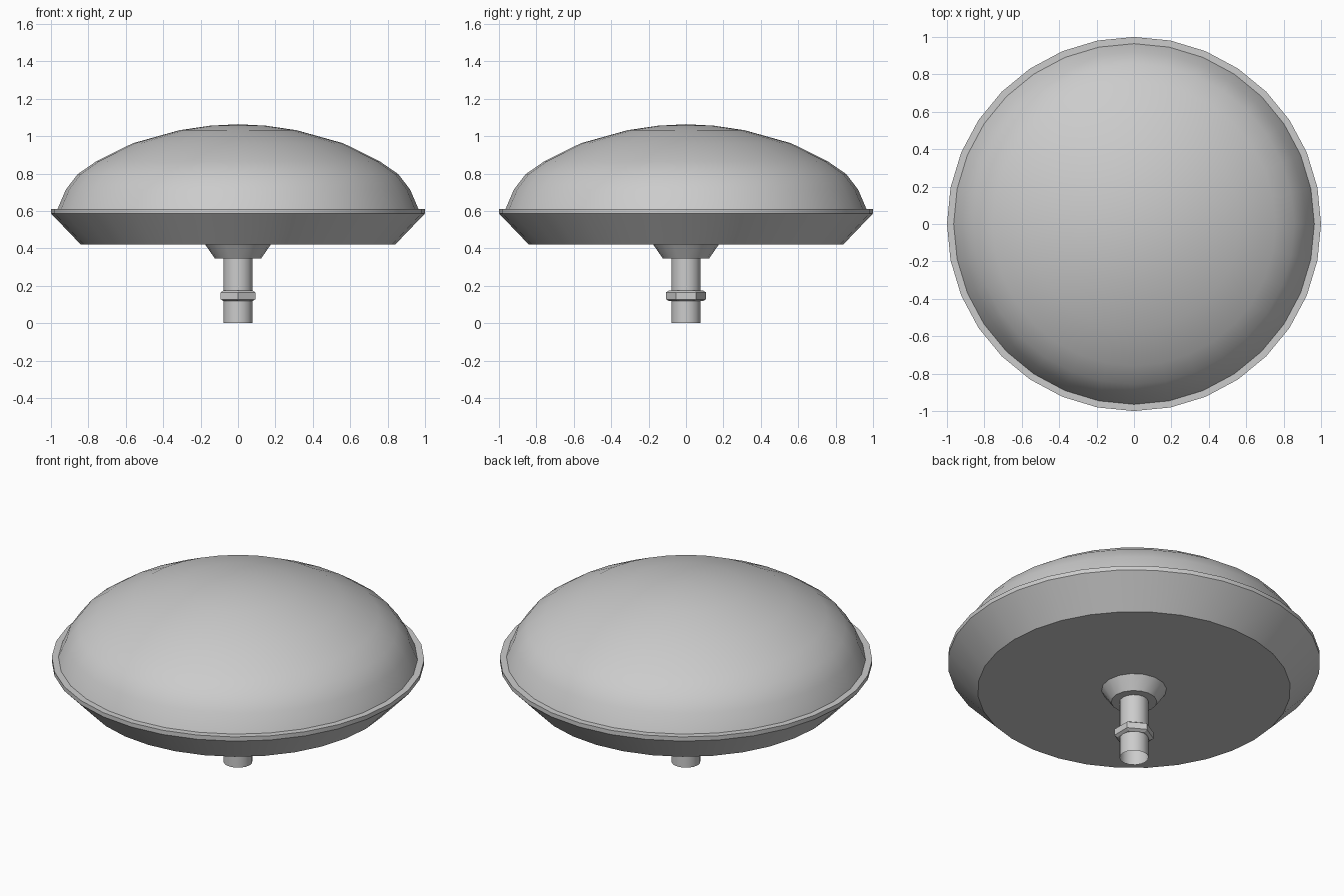
import bpy
import bmesh
from math import cos, sin, tau, radians

if "Cube" in bpy.data.objects:
    bpy.data.objects.remove(bpy.data.objects["Cube"])


def lathe(name, profile, sides, start=0.0, smooth_angle=40):
    """Revolve (radius, z) points about the z axis; radius 0 makes a pole."""
    bm = bmesh.new()
    rings = []
    for r, z in profile:
        if r == 0:
            rings.append([bm.verts.new((0, 0, z))] * sides)
        else:
            rings.append([bm.verts.new((r * cos(start + tau * i / sides),
                                        r * sin(start + tau * i / sides), z))
                          for i in range(sides)])
    for a, b in zip(rings, rings[1:]):
        for i in range(sides):
            j = (i + 1) % sides
            quad = list(dict.fromkeys((a[i], a[j], b[j], b[i])))
            bm.faces.new(quad)
    mesh = bpy.data.meshes.new(name)
    bm.to_mesh(mesh)
    bm.free()
    obj = bpy.data.objects.new(name, mesh)
    bpy.context.collection.objects.link(obj)
    if smooth_angle:
        bpy.ops.object.select_all(action='DESELECT')
        obj.select_set(True)
        bpy.context.view_layer.objects.active = obj
        bpy.ops.object.shade_smooth_by_angle(angle=radians(smooth_angle))
    return obj


# Rounded cover
lathe("dome", [(0.965, 0.61), (0.92, 0.715), (0.857, 0.797), (0.757, 0.866),
               (0.563, 0.962), (0.313, 1.032), (0.15, 1.056), (0, 1.064)], 32)

# Tapered base pan with thin rim
lathe("base_pan", [(0, 0.42), (0.84, 0.42), (1.0, 0.587), (1.0, 0.612),
                   (0.96, 0.612)], 32, smooth_angle=30)

# Collar where the stem meets the base
lathe("stem_collar", [(0.07, 0.345), (0.123, 0.345), (0.175, 0.42)], 16,
      smooth_angle=30)

# Hollow mounting stem, open at the bottom
lathe("stem", [(0.078, 0.005), (0.078, 0.36)], 16)

# Chamfered hexagonal nut, corners along y
lathe("hex_nut", [(0.07, 0.118), (0.09, 0.118), (0.107, 0.128),
                  (0.107, 0.165), (0.09, 0.175), (0.07, 0.175)], 6,
      start=tau / 4, smooth_angle=0)

# Rest the stem exactly on the ground
for v in bpy.data.objects["stem"].data.vertices:
    if v.co.z < 0.01:
        v.co.z = 0
